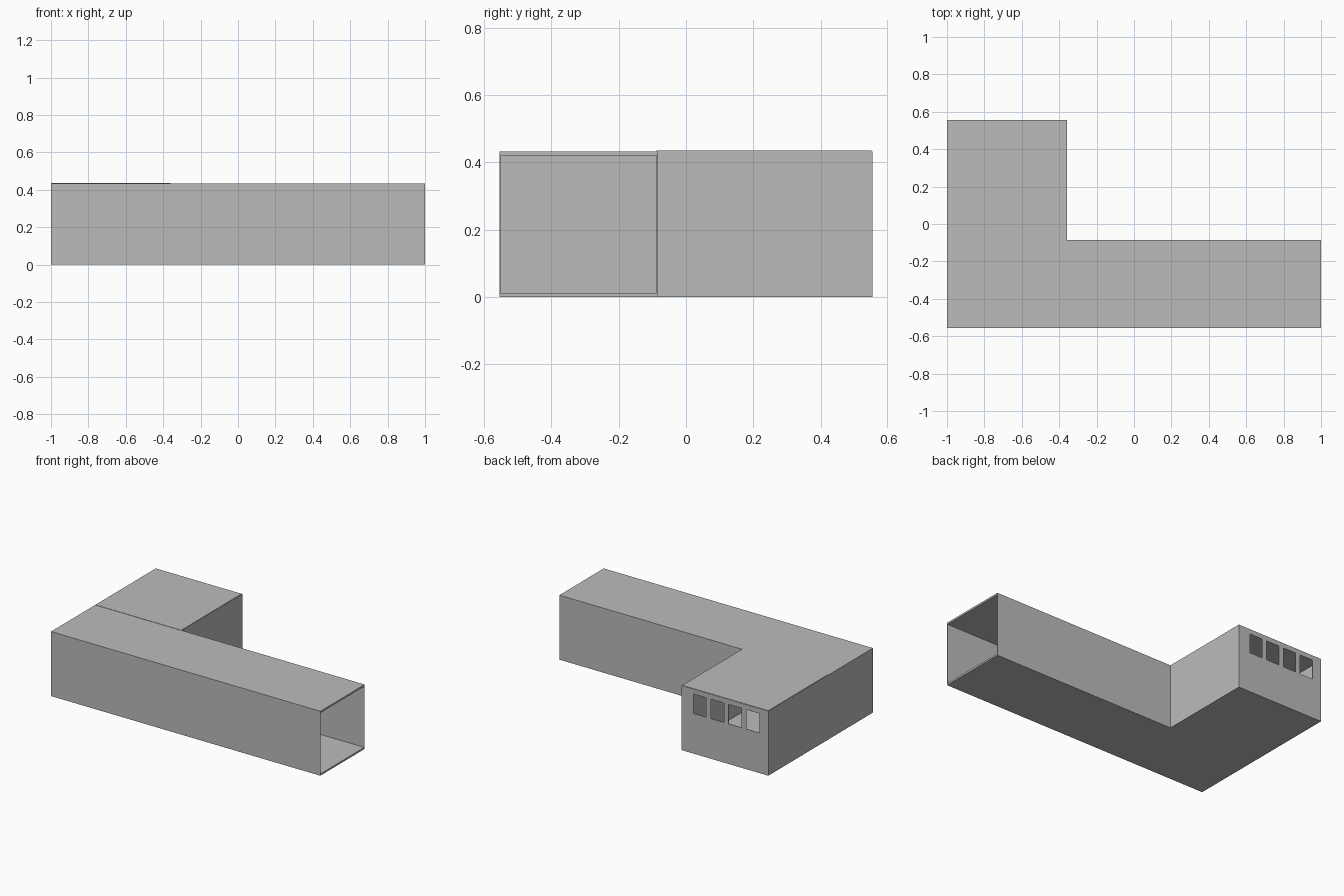
import bpy
import bmesh

cube = bpy.data.objects.get("Cube")
if cube:
    bpy.data.objects.remove(cube, do_unlink=True)

# Single flat grey
grey = bpy.data.materials.new("plain_grey")
grey.use_nodes = True
color = (0.5, 0.5, 0.5, 1)
grey.diffuse_color = color
grey.node_tree.nodes["Principled BSDF"].inputs["Base Color"].default_value = color

# Building dimensions
LEFT, RIGHT = -1.0, 1.0
FRONT, BACK = -0.555, 0.555
CORNER_X, CORNER_Y = -0.357, -0.085   # inner corner of the L plan
HEIGHT, SLAB, WALL = 0.433, 0.012, 0.003
RISE = 0.002                          # the wing roof sits slightly higher


def add_box(bm, low, high):
    verts = bmesh.ops.create_cube(bm, size=1)["verts"]
    for v in verts:
        for i in range(3):
            v.co[i] = low[i] if v.co[i] < 0 else high[i]


def finish(bm, name):
    mesh = bpy.data.meshes.new(name)
    bm.to_mesh(mesh)
    bm.free()
    mesh.materials.append(grey)
    obj = bpy.data.objects.new(name, mesh)
    bpy.context.collection.objects.link(obj)
    return obj


def box(name, low, high):
    bm = bmesh.new()
    add_box(bm, low, high)
    return finish(bm, name)


# Plain walls; the long arm stays open at its far end
walls = {
    "front_wall": (LEFT, RIGHT, FRONT, FRONT + WALL),
    "outer_side_wall": (LEFT, LEFT + WALL, FRONT + WALL, BACK - WALL),
    "arm_back_wall": (CORNER_X, RIGHT, CORNER_Y - WALL, CORNER_Y),
    "wing_inner_wall": (CORNER_X - WALL, CORNER_X, CORNER_Y - WALL, BACK - WALL),
}
for name, (x0, x1, y0, y1) in walls.items():
    box(name, (x0, y0, 0), (x1, y1, HEIGHT))

# Floor and roof slabs of the long arm and the back wing
areas = {
    "arm": (LEFT + WALL, RIGHT, FRONT + WALL, CORNER_Y - WALL, 0),
    "wing": (LEFT + WALL, CORNER_X - WALL, CORNER_Y - WALL, BACK - WALL, RISE),
}
for name, (x0, x1, y0, y1, rise) in areas.items():
    box(name + "_floor", (x0, y0, 0), (x1, y1, SLAB))
    box(name + "_roof", (x0, y0, HEIGHT - SLAB), (x1, y1, HEIGHT + rise))

# Back wall of the wing: a grid of cells with four window cells left out
centres = [-0.885 + 0.1315 * i for i in range(4)]
half = 0.048
xs = [LEFT] + [c + s * half for c in centres for s in (-1, 1)] + [CORNER_X]
zs = [0, 0.27, 0.40, HEIGHT]
bm = bmesh.new()
grid = [[bm.verts.new((x, BACK, z)) for z in zs] for x in xs]
for i in range(len(xs) - 1):
    for j in range(len(zs) - 1):
        if i % 2 == 1 and j == 1:
            continue
        bm.faces.new((grid[i][j], grid[i][j + 1],
                      grid[i + 1][j + 1], grid[i + 1][j]))
window_wall = finish(bm, "wing_window_wall")
thick = window_wall.modifiers.new("thickness", 'SOLIDIFY')
thick.thickness = WALL
thick.offset = -1
